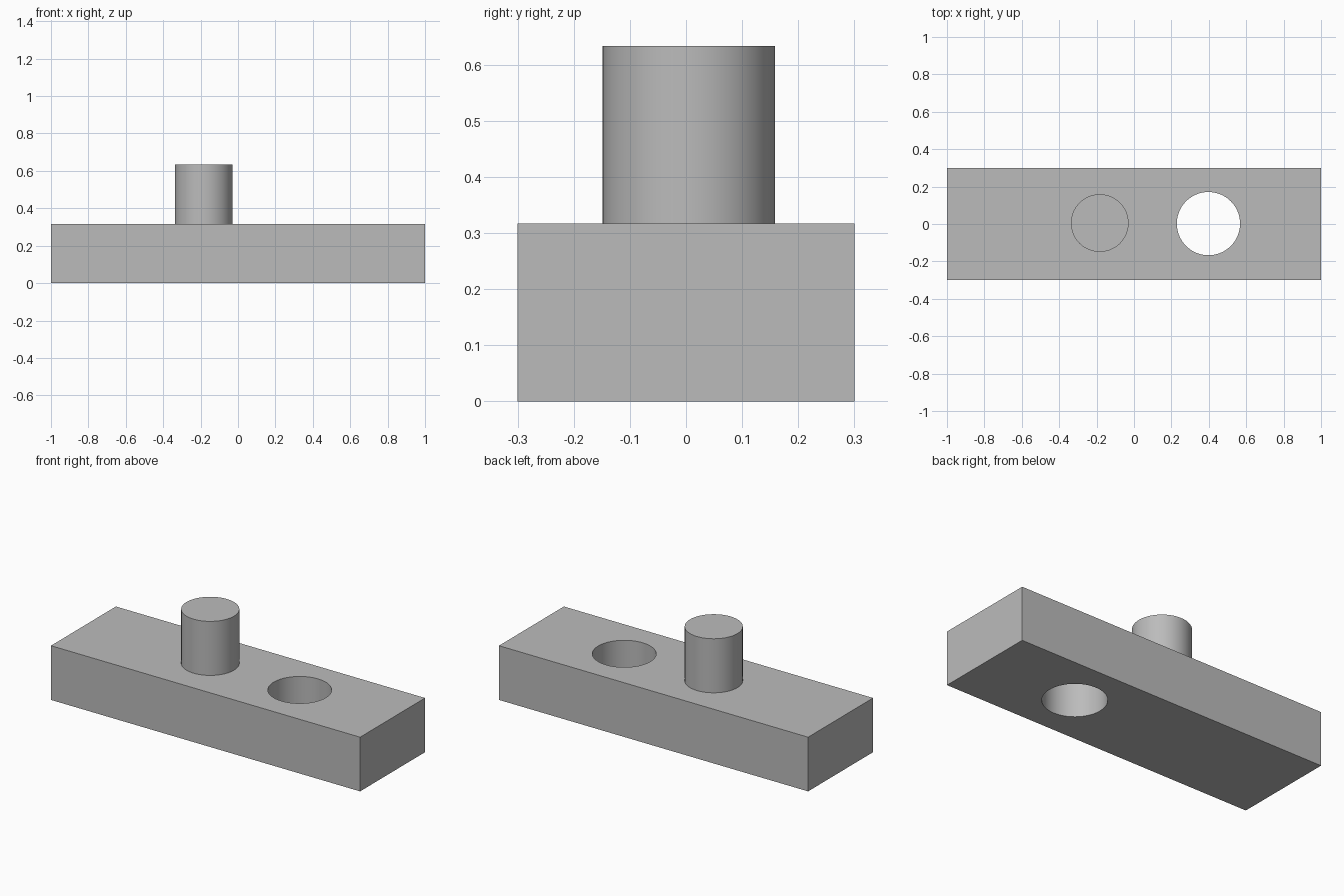
import bpy
import math

LENGTH, DEPTH, THICK = 2.0, 0.6, 0.317
PEG_TOP = 0.633

cube = bpy.data.objects.get("Cube")
if cube:
    bpy.data.objects.remove(cube, do_unlink=True)

grey = bpy.data.materials.new("plain_grey")
grey.use_nodes = True
grey.diffuse_color = (0.5, 0.5, 0.5, 1)
grey.node_tree.nodes["Principled BSDF"].inputs["Base Color"].default_value = (0.5, 0.5, 0.5, 1)


def cylinder(name, radius, x, y, bottom, top):
    bpy.ops.mesh.primitive_cylinder_add(
        vertices=96, radius=radius, depth=top - bottom,
        location=(x, y, (bottom + top) / 2))
    obj = bpy.context.object
    obj.name = name
    obj.data.materials.append(grey)
    return obj


def smooth(obj):
    bpy.ops.object.select_all(action="DESELECT")
    obj.select_set(True)
    bpy.context.view_layer.objects.active = obj
    bpy.ops.object.shade_smooth_by_angle(angle=math.radians(30))


# Rectangular base
bpy.ops.mesh.primitive_cube_add(size=1, location=(0, 0, THICK / 2))
base = bpy.context.object
base.name = "base_block"
base.scale = (LENGTH, DEPTH, THICK)
bpy.ops.object.transform_apply(location=False, rotation=False, scale=True)
base.data.materials.append(grey)

# Round through hole
cutter = cylinder("hole_cutter", 0.169, 0.398, 0.002, -0.1, THICK + 0.1)
cutter.hide_render = True
bpy.context.view_layer.objects.active = base
cut = base.modifiers.new("through_hole", "BOOLEAN")
cut.operation = "DIFFERENCE"
cut.solver = "EXACT"
cut.object = cutter
bpy.ops.object.modifier_apply(modifier=cut.name)
bpy.data.objects.remove(cutter, do_unlink=True)
smooth(base)

# Upright peg standing on the base
peg = cylinder("peg", 0.154, -0.183, 0.005, THICK, PEG_TOP)
smooth(peg)
